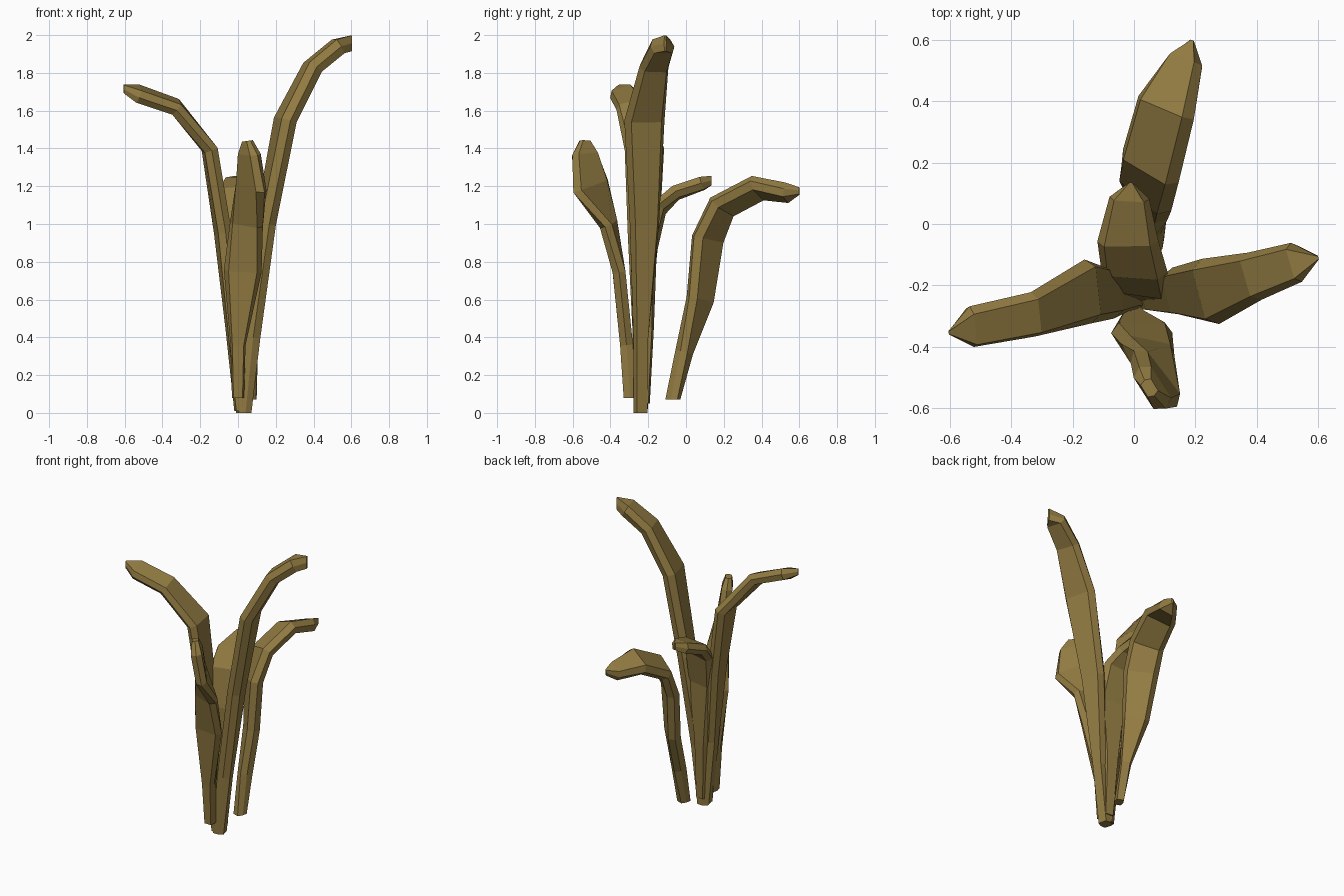
import bpy, bmesh
from math import radians, sin, cos
from mathutils import Vector

if "Cube" in bpy.data.objects:
    bpy.data.objects.remove(bpy.data.objects["Cube"])

mat = bpy.data.materials.new("dry_leaf")
mat.diffuse_color = (0.29, 0.20, 0.055, 1)
mat.use_nodes = True
mat.node_tree.nodes["Principled BSDF"].inputs["Base Color"].default_value = mat.diffuse_color

# flattened hexagon: (across width, across thickness)
SECTION = [(-1, 0), (-.75, 1), (.75, 1), (1, 0), (.75, -1), (-.75, -1)]


def leaf(name, stations, angle, tilt=0, thick=0.042, tip=0.042, upright=True):
    """Loft a blade through stations (x, y, z, half width[, extra twist]).
    The tilt grows towards the tip; the tip can end in an upright edge."""
    pts = [Vector(s[:3]) for s in stations]
    last = len(pts) - 1
    bm = bmesh.new()
    rings = []
    for i, s in enumerate(stations):
        tangent = (pts[min(i + 1, last)] - pts[max(i - 1, 0)]).normalized()
        a = radians(angle + (s[4] if len(s) > 4 else 0))
        b = radians(tilt)
        wide = Vector((cos(a) * cos(b), sin(a) * cos(b), sin(b)))
        wide = (wide - tangent * wide.dot(tangent)).normalized()
        normal = wide.cross(tangent)
        t = thick
        if i == last:
            t = tip
            if upright:
                normal = Vector((0, 0, 1 if normal.z > 0 else -1))
        if i == 0:
            t = .035
            normal.z = wide.z = 0
        rings.append([bm.verts.new(pts[i] + wide * s[3] * u + normal * t * v)
                      for u, v in SECTION])
    n = len(SECTION)
    for r0, r1 in zip(rings, rings[1:]):
        for k in range(n):
            bm.faces.new((r0[k], r0[(k + 1) % n], r1[(k + 1) % n], r1[k]))
    bm.faces.new(rings[0])
    bm.faces.new(rings[-1])
    bmesh.ops.recalc_face_normals(bm, faces=bm.faces)
    me = bpy.data.meshes.new(name)
    bm.to_mesh(me)
    bm.free()
    me.materials.append(mat)
    ob = bpy.data.objects.new(name, me)
    bpy.context.collection.objects.link(ob)


# tall leaf bending right
leaf("right_leaf", [(.03, -.24, 0, .038), (.07, -.24, .4, .04), (.145, -.22, 1.0, .08),
                    (.25, -.22, 1.55, .11), (.395, -.17, 1.83, .08),
                    (.53, -.125, 1.94, .066), (.602, -.11, 1.957, .006)], 105)

# tall leaf bending left
leaf("left_leaf", [(.02, -.24, 0.01, .038), (-.025, -.24, .45, .045), (-.08, -.225, .95, .085),
                   (-.15, -.22, 1.395, .105), (-.33, -.295, 1.62, .075),
                   (-.53, -.335, 1.69, .07), (-.605, -.355, 1.715, .006)],
     103, 20, .036, .022)

# upright twisted leaf at the front
leaf("front_leaf", [(0, -.295, .08, .032), (0, -.315, .36, .04), (.025, -.355, .75, .1),
                    (.045, -.41, 1.0, .09, -15), (.07, -.505, 1.2, .12, -55),
                    (.06, -.535, 1.37, .08, -58), (.05, -.535, 1.44, .03, -58)],
     0, 0, .034, .02, False)

# leaf arching to the back
leaf("back_leaf", [(.065, -.07, .07, .03), (.06, -.01, .32, .035, -15), (.05, .075, .6, .085, -25),
                   (.04, .115, .92, .11, -22), (.055, .19, 1.09, .11, -8), (.105, .38, 1.19, .105),
                   (.17, .535, 1.165, .06), (.19, .6, 1.175, .006)], -17, 22, .04, .018)

# short leaf in the middle
leaf("middle_leaf", [(.03, -.23, .05, .036), (.02, -.21, .45, .05), (.02, -.2, .85, .1),
                     (0, -.145, 1.08, .11), (-.02, -.055, 1.165, .1),
                     (-.015, .085, 1.215, .065), (-.01, .135, 1.23, .006)], -8, 0, .035, .025)
